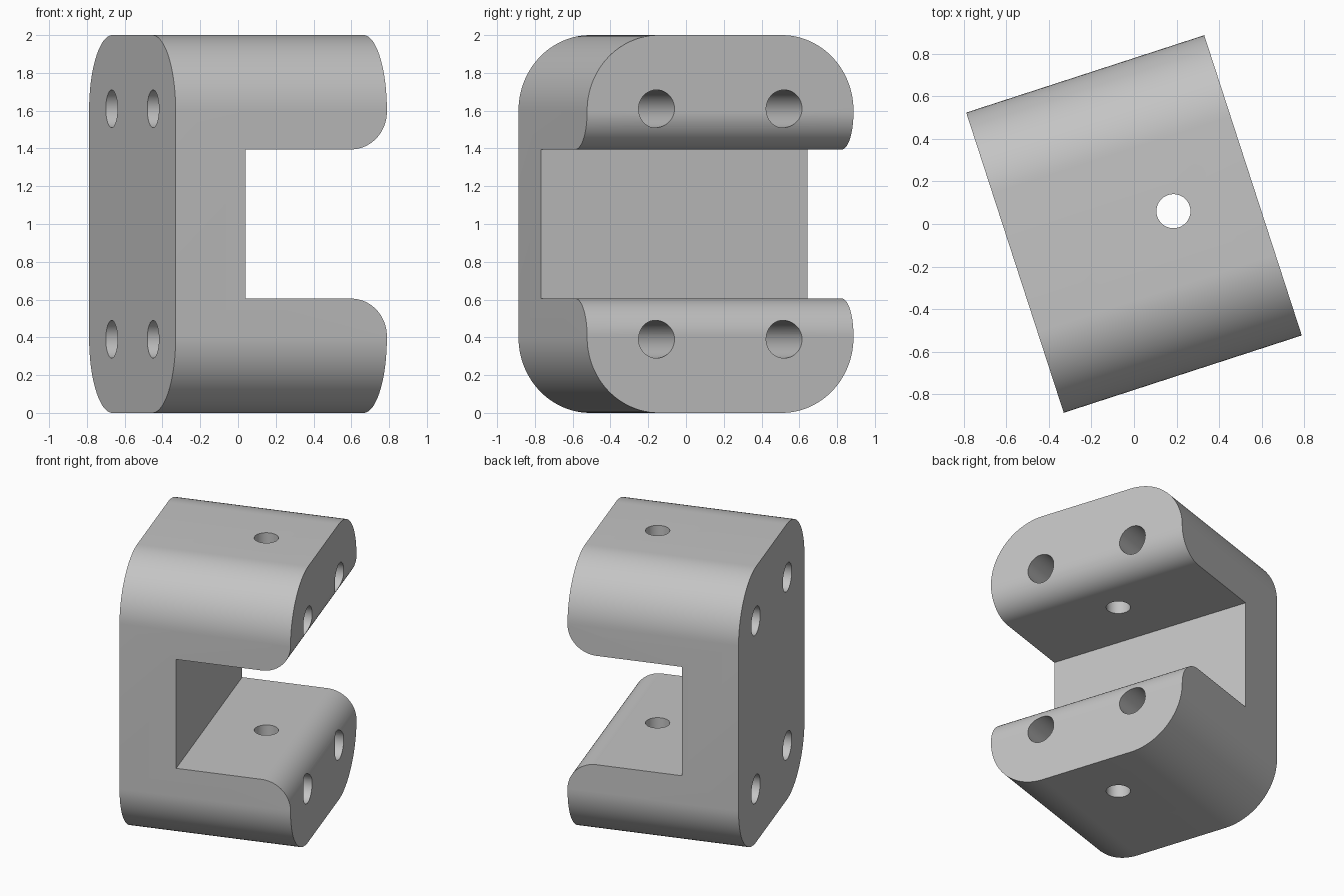
import bpy
import bmesh
from math import radians, pi, sin, cos
from mathutils import Matrix, Vector

cube = bpy.data.objects.get("Cube")
if cube:
    bpy.data.objects.remove(cube, do_unlink=True)

# Overall sizes before the bracket is turned about z
WIDTH, DEPTH, HEIGHT = 1.176, 1.483, 2.0
MID = HEIGHT / 2
OUTER_R, LIP_R = 0.40, 0.20
WALL = 0.39
SLOT = 0.395                # half height of the slot
BOLT_Y, BOLT_Z, BOLT_R = 0.355, 0.61, 0.10
PIN_R = 0.08
TURN = radians(18)
STEPS = 24

grey = bpy.data.materials.new("plain grey")
grey.use_nodes = True
colour = (0.55, 0.55, 0.55, 1)
grey.diffuse_color = colour
grey.node_tree.nodes["Principled BSDF"].inputs["Base Color"].default_value = colour


def arc(a, b, r, start, end):
    """Points on a circle, angles in quarter turns."""
    angles = [(start + (end - start) * i / STEPS) * pi / 2 for i in range(STEPS + 1)]
    return [(a + r * cos(t), b + r * sin(t)) for t in angles]


def make_object(name, bm):
    bmesh.ops.recalc_face_normals(bm, faces=bm.faces)
    mesh = bpy.data.meshes.new(name)
    bm.to_mesh(mesh)
    bm.free()
    mesh.materials.append(grey)
    obj = bpy.data.objects.new(name, mesh)
    bpy.context.collection.objects.link(obj)
    return obj


def prism(name, points, place, sweep):
    """Closed profile swept symmetrically about the origin."""
    bm = bmesh.new()
    sweep = Vector(sweep)
    face = bm.faces.new([bm.verts.new(Vector(place(a, b)) - sweep / 2) for a, b in points])
    result = bmesh.ops.extrude_face_region(bm, geom=[face])
    moved = [g for g in result["geom"] if isinstance(g, bmesh.types.BMVert)]
    bmesh.ops.translate(bm, verts=moved, vec=sweep)
    return make_object(name, bm)


def rod(name, radius, length, matrix):
    bm = bmesh.new()
    bmesh.ops.create_cone(bm, cap_ends=True, segments=48, radius1=radius,
                          radius2=radius, depth=length, matrix=matrix)
    return make_object(name, bm)


# Body: rounded block profile swept along its width
cy, cz = DEPTH / 2 - OUTER_R, MID - OUTER_R
outline = []
for quarter, (sy, sz) in enumerate([(1, 1), (-1, 1), (-1, -1), (1, -1)]):
    outline += arc(sy * cy, MID + sz * cz, OUTER_R, quarter, quarter + 1)
body = prism("clevis_bracket", outline, lambda a, b: (0, a, b), (WIDTH, 0, 0))

# Slot: opens to the right, with rounded lips at the arm tips
tip = WIDTH / 2
wall_x = WALL - tip
lip_x, lip_z = tip - LIP_R, SLOT + LIP_R
lower = [(wall_x, MID - SLOT)] + arc(lip_x, MID - lip_z, LIP_R, 1, 0)
lower.append((tip + LIP_R, MID - lip_z))
upper = [(x, HEIGHT - z) for x, z in reversed(lower)]
cutters = [prism("slot_cutter", lower + upper, lambda a, b: (a, 0, b), (0, DEPTH * 2, 0))]

# Pin hole through both arms, and four bolt holes along the width
pin_x = (wall_x + tip) / 2
cutters.append(rod("pin_hole_cutter", PIN_R, HEIGHT * 2, Matrix.Translation((pin_x, 0, MID))))
for sy in (-1, 1):
    for sz in (-1, 1):
        place = Matrix.Translation((0, sy * BOLT_Y, MID + sz * BOLT_Z))
        cutters.append(rod("bolt_hole_cutter", BOLT_R, WIDTH * 2,
                           place @ Matrix.Rotation(pi / 2, 4, "Y")))

bpy.ops.object.select_all(action="DESELECT")
bpy.context.view_layer.objects.active = body
body.select_set(True)
for cutter in cutters:
    cutter.hide_render = True
    cut = body.modifiers.new("cut", "BOOLEAN")
    cut.operation = "DIFFERENCE"
    cut.solver = "EXACT"
    cut.object = cutter
    bpy.ops.object.modifier_apply(modifier=cut.name)
    bpy.data.objects.remove(cutter, do_unlink=True)

# Smooth curves with crisp edges, then turn the bracket
bpy.ops.object.shade_smooth_by_angle(angle=radians(25))
body.rotation_euler.z = TURN
